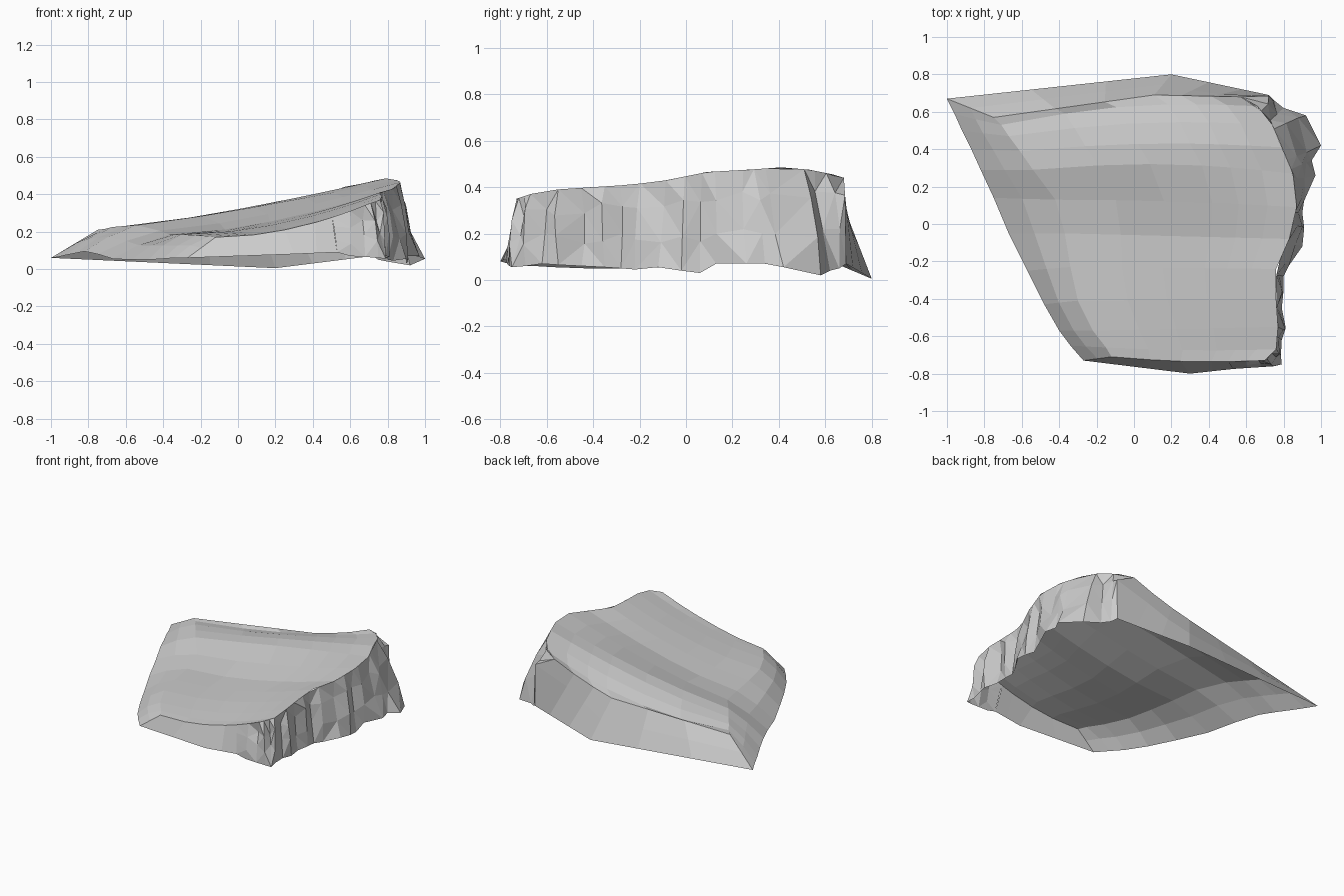
import bpy, bmesh, math, random
from mathutils import Vector as V

if "Cube" in bpy.data.objects:
    bpy.data.objects.remove(bpy.data.objects["Cube"])

random.seed(4)


def loft(name, rows, facets=False):
    """Flat-shaded sheet through equally long rows of points."""
    n = len(rows[0])
    verts = [p for r in rows for p in r]
    faces = [(i * n + j, i * n + j + 1, (i + 1) * n + j + 1, (i + 1) * n + j)
             for i in range(len(rows) - 1) for j in range(n - 1)]
    me = bpy.data.meshes.new(name)
    me.from_pydata(verts, [], faces)
    bm = bmesh.new()
    bm.from_mesh(me)
    if facets:
        bmesh.ops.triangulate(bm, faces=bm.faces[:])
    bm.to_mesh(me)
    bm.free()
    ob = bpy.data.objects.new(name, me)
    bpy.context.collection.objects.link(ob)
    return ob


def closest(path, p):
    """Nearest point to p (in plan) on a polyline."""
    best = None
    for a, b in zip(path, path[1:]):
        d = (b - a).xy
        t = max(0, min(1, (p - a).xy.dot(d) / max(d.length_squared, 1e-9)))
        q = a.lerp(b, t)
        e = (q - p).xy.length
        if best is None or e < best[0]:
            best = (e, q)
    return best[1]


def at_x(path, x):
    """Point on an x-ordered polyline."""
    for a, b in zip(path, path[1:]):
        if x <= b.x:
            return a.lerp(b, max(0, (x - a.x) / (b.x - a.x)))
    return path[-1].copy()


# sloping top with a ridge near the back: left end, right end, curve power, bulge
stations = [
    ((-.12, -.71, .17), (.70, -.73, .35), 1.9, -.015),
    ((-.15, -.66, .175), (.76, -.67, .37), 1.9, -.01),
    ((-.22, -.57, .18), (.77, -.55, .39), 1.9, 0),
    ((-.30, -.41, .185), (.76, -.40, .40), 1.85, 0),
    ((-.34, -.23, .185), (.76, -.24, .41), 1.75, 0),
    ((-.37, -.05, .185), (.83, -.08, .43), 1.6, 0),
    ((-.42, .13, .205), (.87, .09, .465), 1.35, .01),
    ((-.54, .29, .235), (.85, .27, .475), 1.15, .04),
    ((-.61, .39, .23), (.79, .41, .485), 1.25, .03),
    ((-.67, .47, .225), (.74, .53, .475), 1.55, .04),
    ((-.71, .53, .215), (.66, .63, .455), 2.0, .05),
    ((-.75, .57, .21), (.57, .68, .44), 2.5, .05),
]
steps = [0, .25, .45, .65, .76, .88, 1]
top = []
for a, b, power, bulge in stations:
    row = []
    for t in steps:
        p = V(a).lerp(V(b), t)
        p.z = a[2] + (b[2] - a[2]) * t ** power
        p.y += bulge * math.sin(math.pi * t)
        row.append(p)
    top.append(row)
# the back edge runs straight up to one blunt corner
for p, t in zip(top[-1], steps):
    p.y = min(.57 + .12 * t / .65, .69 - .01 * (t - .65) / .35)
    if t < .65:
        p.z = .21 + .078 * t / .65
loft("top_slope", top)

# left bank
left_foot = [V(p) for p in [(-.27, -.73, .06), (-.34, -.65, .06), (-.4, -.57, .055),
             (-.48, -.43, .05), (-.57, -.25, .05), (-.67, -.05, .055), (-.75, .14, .08),
             (-.82, .29, .095), (-.87, .40, .085), (-.92, .5, .075), (-.96, .59, .065),
             (-1, .67, .06)]]
left_top = [r[0] for r in top]
mid = [a.lerp(b, .5) + V((-.012, 0, .008)) for a, b in zip(left_top, left_foot)]
mid[0], mid[-1] = left_top[0].lerp(left_foot[0], .5), left_top[-1].lerp(left_foot[-1], .5)
loft("left_bank", [left_top, mid, left_foot])

# front bank, ending where the crags begin
foot = [V(p) for p in [(-.27, -.73, .06), (.3, -.8, .08), (.53, -.775, .09)]]
front = top[0][:5]
loft("front_bank", [front, [at_x(foot, x) for x in (-.27, .02, .3, .42, .53)]])

# back bank, sharing the top's back edge, steep at the right shoulder
corner, toe = V((.72, .685, .365)), V((.72, .69, .07))
base = [V((-1, .67, .06)), V((.2, .8, .005)), toe]
feet = [at_x(base, x) for x in (-1, -.55, -.15, .2, .4, .58, .72)]
lip = [a.lerp(b, .5) for a, b in zip(top[-1], feet)]
lip[-1] = corner
for k, s in ((-2, .3), (-3, .4)):
    lip[k] = top[-1][k].lerp(feet[k], s)
loft("back_bank", [top[-1], lip, feet])

# craggy cliff around the right side
cliff_foot = [V(p) for p in [
    (.53, -.775, .09), (.6, -.77, .07), (.68, -.765, .065), (.75, -.76, .06),
    (.79, -.75, .055), (.78, -.69, .06), (.79, -.62, .07), (.81, -.55, .065),
    (.79, -.45, .06), (.8, -.35, .055), (.8, -.28, .05), (.83, -.22, .045),
    (.9, -.12, .055), (.91, -.02, .04), (.9, .06, .03), (.91, .13, .07),
    (.97, .26, .07), (.95, .34, .07), (1, .42, .055), (.92, .58, .02),
    (.8, .62, .04), (.75, .66, .05)]] + [toe]
rim = top[0][4:] + [r[-1] for r in top[1:]]
last = len(cliff_foot) - 1
heights = [0, .35, .7, 1]
cliff = [[] for _ in heights]
for i, f in enumerate(cliff_foot):
    crown = rim[0] if i == 0 else rim[-1] if i == last else closest(rim, f)
    out = (f - V((.3, 0, 0))).xy.normalized().to_3d()
    for k, s in enumerate(heights):
        p = crown.lerp(f, s)
        p.z = crown.z + (f.z - crown.z) * s ** (1.5 if f.y > .6 else 1.25)
        if 0 < k < 3 and 0 < i < last:
            p += out * ((.014 if i % 2 else -.02) + random.uniform(-.01, .01))
            p.z += random.uniform(-.03, .03) if f.y < .5 else 0
        cliff[k].append(p)
cliff[1][-1], cliff[2][-1] = corner, corner.lerp(toe, .5)
loft("cliff_face", cliff, facets=True)
